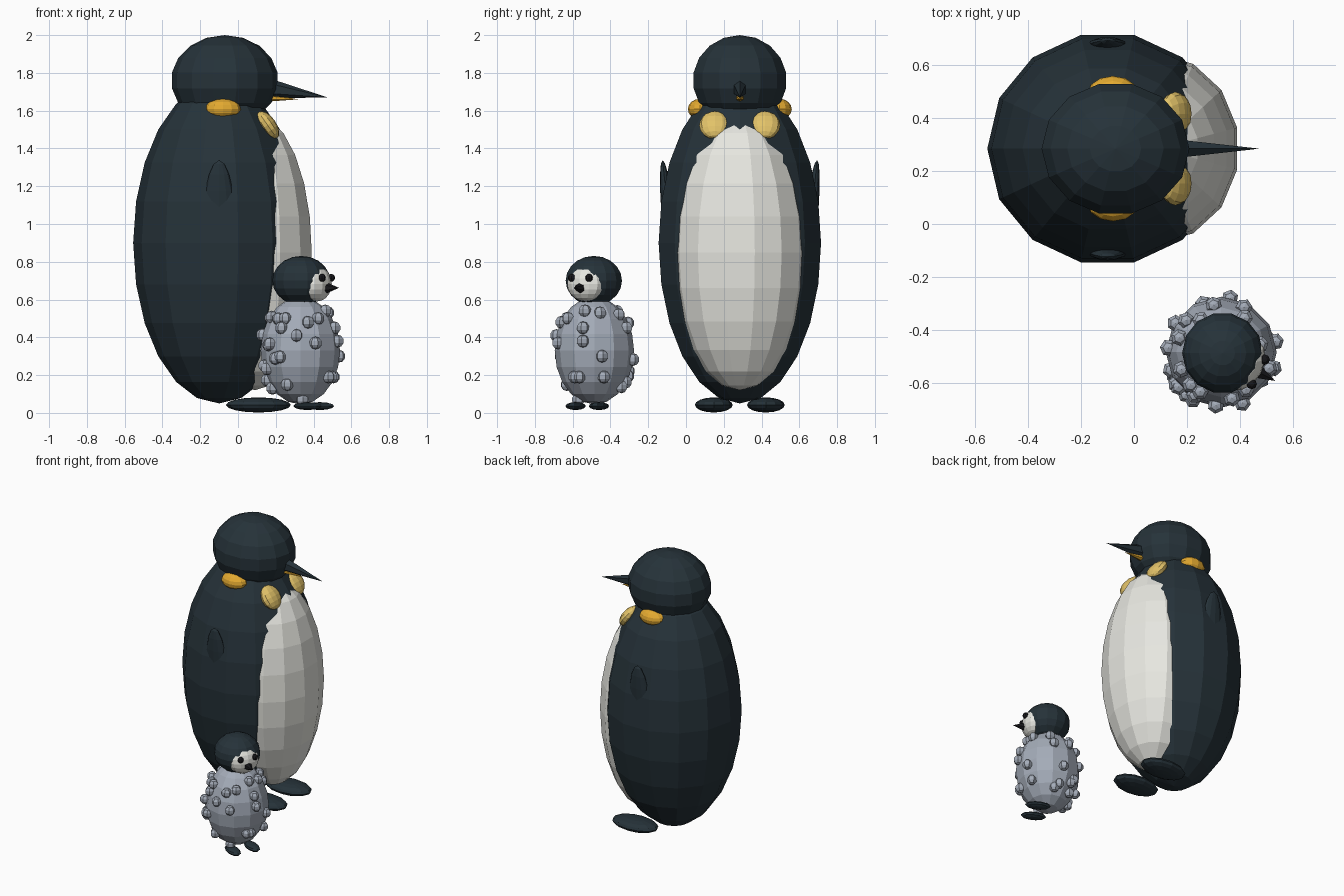
import bpy, bmesh, math, random
from mathutils import Vector, Matrix

cube = bpy.data.objects.get("Cube")
if cube:
    bpy.data.objects.remove(cube, do_unlink=True)


def material(name, r, g, b):
    m = bpy.data.materials.new(name)
    m.use_nodes = True
    m.diffuse_color = (r, g, b, 1)
    bsdf = m.node_tree.nodes["Principled BSDF"]
    bsdf.inputs["Base Color"].default_value = (r, g, b, 1)
    bsdf.inputs["Roughness"].default_value = 0.8
    return m


DARK = material("slate_black", 0.019, 0.032, 0.041)
WHITE = material("warm_white", 0.80, 0.80, 0.75)
ORANGE = material("amber", 0.77, 0.40, 0.03)
GOLD = material("pale_gold", 0.76, 0.54, 0.14)
GREY = material("down_grey", 0.37, 0.41, 0.48)
BLACK = material("eye_black", 0.008, 0.008, 0.01)


def finish(name, bm, mat):
    mesh = bpy.data.meshes.new(name)
    bm.to_mesh(mesh)
    bm.free()
    mesh.materials.append(mat)
    ob = bpy.data.objects.new(name, mesh)
    bpy.context.collection.objects.link(ob)
    return ob


def ellipsoid(name, mat, loc, radii, rot=(0, 0, 0), segs=14, rings=12, twist=math.pi / 2):
    bm = bmesh.new()
    bmesh.ops.create_uvsphere(bm, u_segments=segs, v_segments=rings, radius=1)
    bmesh.ops.rotate(bm, verts=bm.verts, matrix=Matrix.Rotation(twist, 3, "Z"))
    ob = finish(name, bm, mat)
    ob.location, ob.scale, ob.rotation_euler = loc, radii, rot
    return ob


def spike(name, mat, base, tip, half_width, half_height, segs=6):
    base, tip = Vector(base), Vector(tip)
    axis = tip - base
    bm = bmesh.new()
    bmesh.ops.create_cone(bm, cap_ends=True, segments=segs, radius1=1, radius2=0, depth=1)
    ob = finish(name, bm, mat)
    ob.rotation_euler = axis.to_track_quat("Z", "Y").to_euler()
    ob.location = (base + tip) / 2
    ob.scale = (half_width, half_height, axis.length)
    return ob


# Adult: torso, belly and head
MID = 0.285
ellipsoid("adult_body", DARK, (-0.1, MID, 0.9), (0.455, 0.441, 0.85))
ellipsoid("adult_belly", WHITE, (0.09, MID, 0.85), (0.308, 0.356, 0.73), twist=0)
ellipsoid("adult_head", DARK, (-0.07, MID, 1.76), (0.284, 0.255, 0.24), rings=9)

# Adult beak
spike("adult_upper_beak", DARK, (0.16, MID, 1.718), (0.475, MID, 1.67), 0.04, 0.053)
spike("adult_lower_beak", ORANGE, (0.16, MID, 1.668), (0.32, MID, 1.66), 0.025, 0.02)

# Adult paired parts
for side, s in (("left", 1), ("right", -1)):
    ellipsoid(side + "_ear_patch", ORANGE, (-0.08, MID + s * 0.21, 1.608),
              (0.095, 0.065, 0.055), segs=12, rings=8)
    ellipsoid(side + "_chest_patch", GOLD, (0.157, MID + s * 0.132, 1.523),
              (0.045, 0.083, 0.085), (0, math.radians(-35), 0), segs=12, rings=8)
    ellipsoid(side + "_flipper", DARK, (-0.1, MID + s * 0.37, 0.95),
              (0.09, 0.036, 0.39), (-s * 0.1, 0, 0), segs=12, rings=10)
    ellipsoid(side + "_adult_foot", DARK, (0.108, MID + s * 0.138, 0.042),
              (0.172, 0.1, 0.04), segs=12, rings=8)

# Chick body and head, turned a little to its right
C = Vector((0.33, -0.485, 0.33))
YAW = math.radians(-28)
TURN = Matrix.Rotation(YAW, 3, "Z")
RAD = Vector((0.21, 0.21, 0.285))


def chick_at(forward, left, z):
    p = C + TURN @ Vector((forward, left, 0))
    return (p.x, p.y, z)


ellipsoid("chick_body", GREY, C, RAD, segs=12, rings=10)
ellipsoid("chick_head", DARK, (0.335, -0.488, 0.7), (0.153, 0.153, 0.131), rings=10)
ellipsoid("chick_face", WHITE, chick_at(0.1, 0, 0.683), (0.07, 0.105, 0.093), (0, 0, YAW),
          segs=12, rings=10)
spike("chick_beak", BLACK, chick_at(0.155, 0, 0.662), chick_at(0.232, 0, 0.662), 0.03, 0.03)

for side, s in (("left", 1), ("right", -1)):
    ellipsoid(side + "_chick_eye", BLACK, chick_at(0.158, s * 0.052, 0.715),
              (0.02, 0.02, 0.021), segs=8, rings=6)
    ellipsoid(side + "_chick_foot", DARK, chick_at(0.08, s * 0.07, 0.036),
              (0.085, 0.042, 0.021), (0, 0, YAW), segs=10, rings=6)


# Downy tufts over the chick body
def tuft(angle, height):
    ring = math.sqrt(1 - height * height)
    p = Vector((ring * math.cos(angle), ring * math.sin(angle), height))
    spot = C + Vector(a * b for a, b in zip(p, RAD))
    ellipsoid("chick_tuft", GREY, spot, (0.034, 0.034, 0.034),
              (0, 0, angle), segs=6, rings=5)


def side_tufts(start, spots):
    for offset, z in spots:
        h = (z - C.z) / RAD.z
        reach = RAD.x * math.sqrt(1 - h * h)
        tuft(start + math.asin(max(-1, min(1, offset / reach))), h)


side_tufts(0, [(-.05, .54), (.03, .53), (-.06, .45), (-.14, .5), (-.06, .38),
               (.04, .3), (-.08, .19), (.05, .19), (.13, .52), (.17, .45)])
side_tufts(-math.pi / 2, [(-.08, .5), (.04, .48), (-.02, .41), (-.1, .45), (.08, .37),
                          (-.07, .15), (.01, .07), (.15, .19), (-.17, .36), (-.19, .25)])
random.seed(4)
for i in range(22):
    tuft(math.radians(70 + 8 * i + random.uniform(-6, 6)), random.uniform(-0.85, 0.85))
